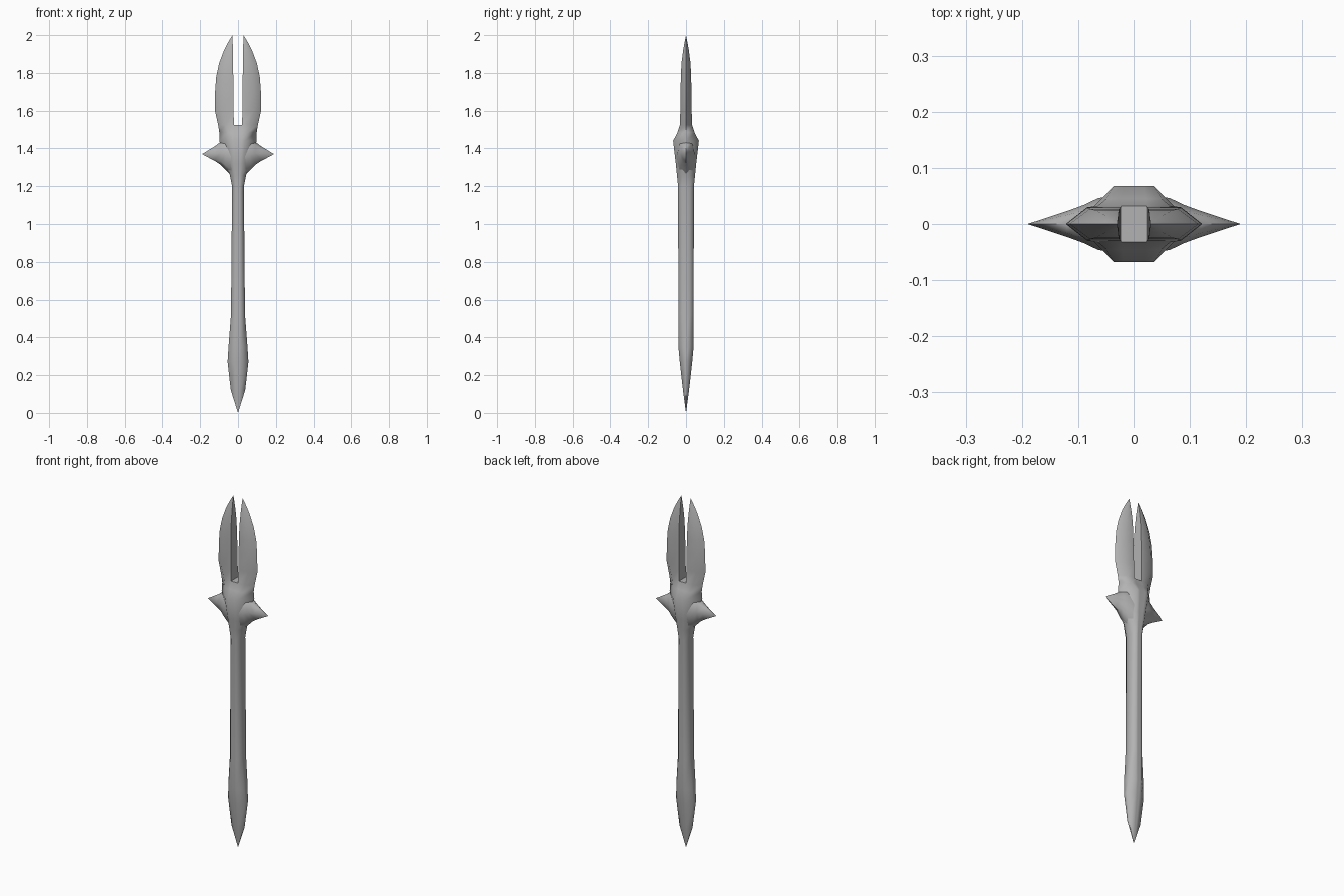
import bpy
import bmesh
from math import cos, sin, pi, radians

cube = bpy.data.objects.get("Cube")
if cube:
    bpy.data.objects.remove(cube, do_unlink=True)

steel = bpy.data.materials.new("steel grey")
steel.use_nodes = True
steel.diffuse_color = (0.45, 0.45, 0.45, 1)
steel.node_tree.nodes["Principled BSDF"].inputs["Base Color"].default_value = (0.45, 0.45, 0.45, 1)


def loft(bm, rings):
    """Skin a stack of closed rings with the same point count."""
    loops = [[bm.verts.new(p) for p in ring] for ring in rings]
    for a, b in zip(loops, loops[1:]):
        for k in range(len(a)):
            n = (k + 1) % len(a)
            bm.faces.new((a[k], a[n], b[n], b[k]))
    return loops


def finish(bm, name, angle):
    bmesh.ops.remove_doubles(bm, verts=bm.verts, dist=0.0005)
    bmesh.ops.recalc_face_normals(bm, faces=bm.faces)
    mesh = bpy.data.meshes.new(name)
    bm.to_mesh(mesh)
    bm.free()
    mesh.materials.append(steel)
    obj = bpy.data.objects.new(name, mesh)
    bpy.context.collection.objects.link(obj)
    bpy.ops.object.select_all(action="DESELECT")
    obj.select_set(True)
    bpy.context.view_layer.objects.active = obj
    bpy.ops.object.shade_smooth_by_angle(angle=radians(angle))


def half_ring(z, w, d, m, i, s, side=1):
    """Half section: inner edge i, flat to m, outer width w, depth d, side flat s."""
    pts = [(i, -d), (m, -d), (w, -s * d), (w, s * d), (m, d), (i, d)]
    return [(side * x, y, z) for x, y in pts[::side]]


# Shaft and head: height, half width, half depth, flat end, notch edge, side flat
BODY = [
    (0.0, 0, 0, 0, 0, 0),
    (0.12, 0.038, 0.016, 0.012, 0.004, 0.3),
    (0.27, 0.055, 0.033, 0.018, 0.006, 0.3),
    (0.35, 0.050, 0.040, 0.019, 0.007, 0.4),
    (0.52, 0.037, 0.040, 0.018, 0.008, 0.5),
    (1.20, 0.031, 0.042, 0.016, 0.008, 0.5),
    (1.26, 0.043, 0.048, 0.021, 0.010, 0.4),
    (1.32, 0.065, 0.054, 0.027, 0.012, 0.3),
    (1.44, 0.098, 0.068, 0.035, 0.018, 0.1),
    (1.485, 0.099, 0.045, 0.050, 0.020, 0),
    (1.525, 0.105, 0.032, 0.066, 0.022, 0),
]
# Prongs: same columns, starting from the top ring of the head
PRONG = [
    BODY[-1],
    (1.60, 0.122, 0.030, 0.084, 0.023, 0),
    (1.70, 0.121, 0.029, 0.084, 0.024, 0),
    (1.78, 0.115, 0.027, 0.079, 0.025, 0),
    (1.85, 0.100, 0.024, 0.068, 0.026, 0),
    (1.92, 0.074, 0.015, 0.052, 0.027, 0),
    (1.96, 0.053, 0.008, 0.041, 0.028, 0),
    (2.0, 0.029, 0, 0.029, 0.029, 0),
]

bm = bmesh.new()
body = loft(bm, [half_ring(*r) + half_ring(*r, side=-1) for r in BODY])
top = body[-1]
# Notch floor between the prongs
bm.faces.new((top[0], top[5], top[6], top[11]))
for side in (1, -1):
    loft(bm, [half_ring(*r, side=side) for r in PRONG])
finish(bm, "shaft_and_forked_head", 62)

# Side spikes: distance out, half depth, bottom, top
SPIKE = [
    (0.03, 0.052, 1.25, 1.46),
    (0.065, 0.046, 1.285, 1.455),
    (0.09, 0.034, 1.312, 1.437),
    (0.12, 0.023, 1.332, 1.413),
    (0.19, 0, 1.37, 1.37),
]
for side, name in ((1, "left_spike"), (-1, "right_spike")):
    bm = bmesh.new()
    loft(bm, [[(side * x, d * cos(k * pi / 4),
                (lo + hi) / 2 + (hi - lo) / 2 * sin(k * pi / 4)) for k in range(8)]
              for x, d, lo, hi in SPIKE])
    finish(bm, name, 62)
